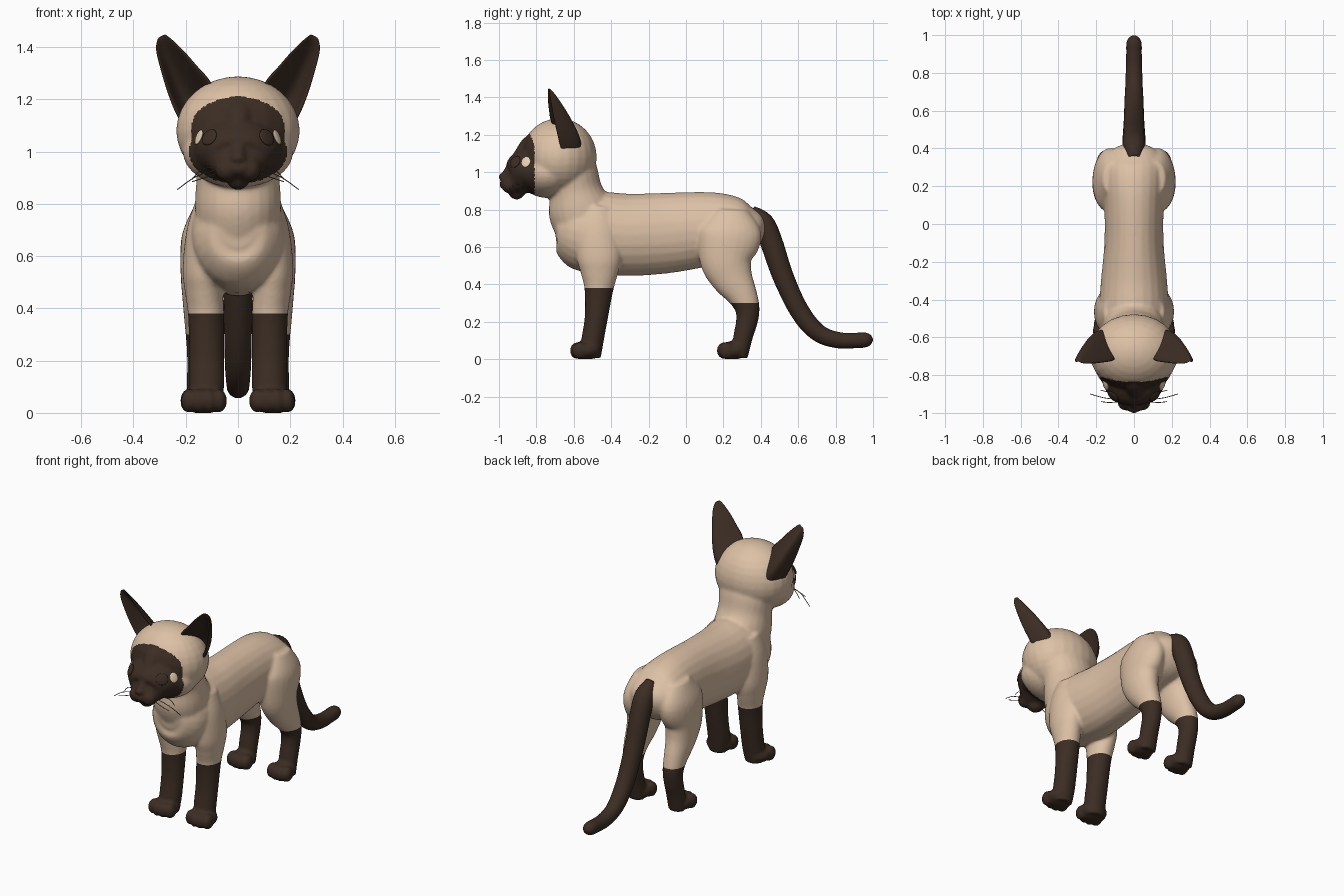
import bpy, bmesh, math
from mathutils import Vector, Matrix
from mathutils.bvhtree import BVHTree

if "Cube" in bpy.data.objects:
    bpy.data.objects.remove(bpy.data.objects["Cube"])


def material(name, col):
    m = bpy.data.materials.new(name)
    m.diffuse_color = (*col, 1)
    m.use_nodes = True
    m.node_tree.nodes["Principled BSDF"].inputs["Base Color"].default_value = m.diffuse_color
    return m


CREAM = material("cream fur", (0.72, 0.53, 0.38))
BROWN = material("dark brown fur", (0.045, 0.026, 0.017))
EYE = material("pale eye", (0.78, 0.62, 0.45))
WHISK = material("whisker grey", (0.16, 0.12, 0.09))


def add_object(name, bm, *mats):
    bmesh.ops.recalc_face_normals(bm, faces=bm.faces)
    me = bpy.data.meshes.new(name)
    bm.to_mesh(me)
    bm.free()
    for m in mats:
        me.materials.append(m)
    me.shade_smooth()
    ob = bpy.data.objects.new(name, me)
    bpy.context.collection.objects.link(ob)
    return ob


def spline(rows, steps=5):
    """Catmull-Rom through tuples of any length."""
    p = [rows[0]] + list(rows) + [rows[-1]]
    out = []
    for i in range(1, len(p) - 2):
        for k in range(steps):
            t = k / steps
            out.append([0.5 * (2 * b + (c - a) * t + (2 * a - 5 * b + 4 * c - d) * t * t
                               + (3 * b - a - 3 * c + d) * t ** 3)
                        for a, b, c, d in zip(*p[i - 1:i + 3])])
    return out + [list(rows[-1])]


def loft(bm, rows, n=24):
    """Tube of ellipses; each row is x, y, z, half width in x, other half width."""
    rows = spline(rows)
    rings = []
    for i, (x, y, z, rx, r) in enumerate(rows):
        a, b = rows[max(i - 1, 0)], rows[min(i + 1, len(rows) - 1)]
        tan = Vector((0, b[1] - a[1], b[2] - a[2])).normalized()
        v = tan.cross(Vector((1, 0, 0)))
        c = Vector((x, y, z))
        rings.append([bm.verts.new(c + Vector((rx * math.cos(q), 0, 0)) + v * r * math.sin(q))
                      for q in (2 * math.pi * k / n for k in range(n))])
    for a, b in zip(rings, rings[1:]):
        for k in range(n):
            bm.faces.new((a[k], a[(k + 1) % n], b[(k + 1) % n], b[k]))
    bm.faces.new(rings[0][::-1])
    bm.faces.new(rings[-1])


def ball(bm, c, r):
    r = r if isinstance(r, tuple) else (r, r, r)
    bmesh.ops.create_uvsphere(bm, u_segments=24, v_segments=16, radius=1,
                              matrix=Matrix.Translation(c) @ Matrix.Diagonal((*r, 1)))


# torso, chest to rump
bm = bmesh.new()
loft(bm, [(0, y, z, rx, rz) for y, z, rx, rz in (
    (-.70, .70, .06, .07), (-.68, .70, .11, .12), (-.62, .69, .16, .18), (-.55, .68, .18, .21),
    (-.45, .675, .185, .22), (-.30, .665, .175, .22), (-.10, .675, .157, .215),
    (.10, .695, .157, .20), (.22, .70, .165, .182), (.32, .695, .16, .147),
    (.39, .70, .12, .09), (.425, .70, .05, .04))])
# neck
loft(bm, [(0, -.52, .66, .16, .16), (0, -.565, .80, .165, .172), (0, -.59, .90, .16, .142),
          (0, -.61, 1.0, .17, .137), (0, -.63, 1.08, .15, .12)])
# head: skull, cheeks, muzzle wedge, bridge, chin, nose
ball(bm, (0, -.68, 1.08), (.237, .203, .208))
ball(bm, (0, -.74, 1.0), (.212, .16, .138))
loft(bm, [(0, -.75, 1.02, .19, .15), (0, -.86, .995, .16, .125), (0, -.92, .957, .105, .082),
          (0, -.965, .952, .06, .05), (0, -.985, .96, .03, .03)])
loft(bm, [(0, -.82, 1.17, .06, .03), (0, -.85, 1.15, .05, .035), (0, -.91, 1.06, .036, .031),
          (0, -.965, .975, .027, .027)])
ball(bm, (0, -.905, .90), .047)
ball(bm, (0, -.976, .975), (.032, .027, .022))
for s in (-1, 1):
    ball(bm, (s * .042, -.942, .932), .046)
    # front and hind legs
    loft(bm, [(s * x, y, z, rx, r) for x, y, z, rx, r in (
        (.10, -.47, .82, .06, .08), (.122, -.475, .70, .075, .115), (.135, -.465, .55, .077, .12),
        (.13, -.463, .46, .073, .10), (.122, -.466, .37, .069, .077), (.12, -.48, .22, .067, .062),
        (.12, -.50, .10, .067, .06), (.125, -.51, .01, .06, .055))])
    loft(bm, [(s * x, y, z, rx, r) for x, y, z, rx, r in (
        (.105, .24, .80, .06, .09), (.125, .235, .68, .09, .17), (.13, .215, .54, .09, .145),
        (.135, .245, .44, .078, .115), (.14, .30, .345, .065, .082), (.14, .328, .27, .058, .066),
        (.14, .325, .20, .055, .058), (.14, .305, .12, .056, .052), (.14, .285, .01, .055, .045))])
    # paws with toes
    for px, py, w in ((.13, -.535, .085), (.14, .25, .075)):
        ball(bm, (s * px, py, .047), (w, w, .05))
        for d in (-.68, -.23, .23, .68):
            ball(bm, (s * (px + d * w), py - .046 + .03 * d * d, .046), (.03, .042, .046))

# fuse into one smooth skin
body = add_object("cat_body", bm)
m = body.modifiers.new("fuse", 'REMESH')
m.mode, m.voxel_size = 'VOXEL', 0.009
m = body.modifiers.new("soften", 'SMOOTH')
m.factor, m.iterations = 0.5, 7
dg = bpy.context.evaluated_depsgraph_get()
skin = bpy.data.meshes.new_from_object(body.evaluated_get(dg))
body.modifiers.clear()
bm = bmesh.new()
bm.from_mesh(skin)
# clean cuts at the tops of the dark stockings
for z in (.38, .30):
    bmesh.ops.bisect_plane(bm, geom=bm.verts[:] + bm.edges[:] + bm.faces[:],
                           plane_co=(0, 0, z), plane_no=(0, 0, 1))
for v in bm.verts:
    v.co.z = max(v.co.z, 0)
# dark stockings and face mask
for f in bm.faces:
    c = f.calc_center_median()
    sock = c.z < (.38 if c.y < -.2 else .30)
    mask = c.y < -.81 and (c.x / .212) ** 2 + ((c.z - 1.03) / .18) ** 2 < 1
    f.material_index = int(sock or mask)
    f.smooth = True
tree = BVHTree.FromBMesh(bm)
bm.to_mesh(body.data)
bm.free()
body.data.materials.clear()
body.data.materials.append(CREAM)
body.data.materials.append(BROWN)
for p in body.data.polygons:
    c = p.center
    sock = c.z < (.38 if c.y < -.2 else .30)
    mask = c.y < -.81 and (c.x / .212) ** 2 + ((c.z - 1.03) / .18) ** 2 < 1
    p.material_index = int(sock or mask)

# tail
bm = bmesh.new()
loft(bm, [(0, y, z, r, r) for y, z, r in (
    (.345, .79, .035), (.41, .73, .058), (.455, .63, .06), (.505, .48, .057), (.55, .37, .054),
    (.60, .27, .052), (.66, .185, .05), (.73, .127, .046), (.82, .101, .043), (.90, .10, .041),
    (.955, .103, .04), (.985, .104, .028), (.999, .104, .006))])
add_object("tail", bm, BROWN)

# ears: inner edge, outer edge and depth of the hollow shell from base to tip
EAR = [(.06, -.68, 1.19, .19, -.65, 1.06, .11), (.10, -.725, 1.275, .235, -.67, 1.13, .135),
       (.15, -.735, 1.33, .268, -.69, 1.21, .12), (.20, -.74, 1.385, .295, -.71, 1.30, .088),
       (.255, -.74, 1.435, .316, -.725, 1.39, .042), (.28, -.735, 1.45, .306, -.73, 1.437, .012)]
back = Vector((.1, 1, -.2))
for s, side in ((-1, "left"), (1, "right")):
    bm = bmesh.new()
    rings = []
    for row in spline(EAR, 3):
        i, o, d = Vector(row[:3]), Vector(row[3:6]), row[6]
        outer = [i.lerp(o, k / 10) + back * d * math.sin(math.pi * k / 10) for k in range(11)]
        inner = [i.lerp(o, .09 + .82 * k / 10) + back * max(d - .022, d * .3) * math.sin(math.pi * k / 10)
                 for k in range(10, -1, -1)]
        rings.append([bm.verts.new((s * p.x, p.y, p.z)) for p in outer + inner])
    n = len(rings[0])
    for a, b in zip(rings, rings[1:]):
        for k in range(n):
            bm.faces.new((a[k], a[(k + 1) % n], b[(k + 1) % n], b[k]))
    bm.faces.new(rings[0])
    bm.faces.new(rings[-1])
    add_object(side + "_ear", bm, BROWN).modifiers.new("round", 'SUBSURF').levels = 1

    # eyes lie on the face surface
    for name, x, r, mat in (("eye_white", .15, (.026, .030, .006), EYE),
                            ("iris", .11, (.036, .034, .009), BROWN)):
        hit, nor, _, _ = tree.ray_cast(Vector((s * x, -2, 1.055)), Vector((0, 1, 0)))
        rot = nor.to_track_quat('Z', 'Y').to_matrix().to_4x4()
        bm = bmesh.new()
        bmesh.ops.create_uvsphere(bm, u_segments=24, v_segments=12, radius=1,
                                  matrix=Matrix.Translation(hit) @ rot @ Matrix.Diagonal((*r, 1)))
        add_object(side + "_" + name, bm, mat)

    # whiskers
    cu = bpy.data.curves.new(side + "_whiskers", 'CURVE')
    cu.dimensions, cu.bevel_depth, cu.bevel_resolution = '3D', .002, 1
    for path in (((.08, -.93, .93), (.16, -.92, .905), (.232, -.90, .855)),
                 ((.07, -.94, .92), (.13, -.945, .90), (.175, -.94, .885)),
                 ((.08, -.92, .945), (.14, -.89, .93), (.175, -.88, .895))):
        pts = spline(path, 4)
        sp = cu.splines.new('POLY')
        sp.points.add(len(pts) - 1)
        for q, p in zip(sp.points, pts):
            q.co = (s * p[0], p[1], p[2], 1)
    cu.materials.append(WHISK)
    bpy.context.collection.objects.link(bpy.data.objects.new(side + "_whiskers", cu))
